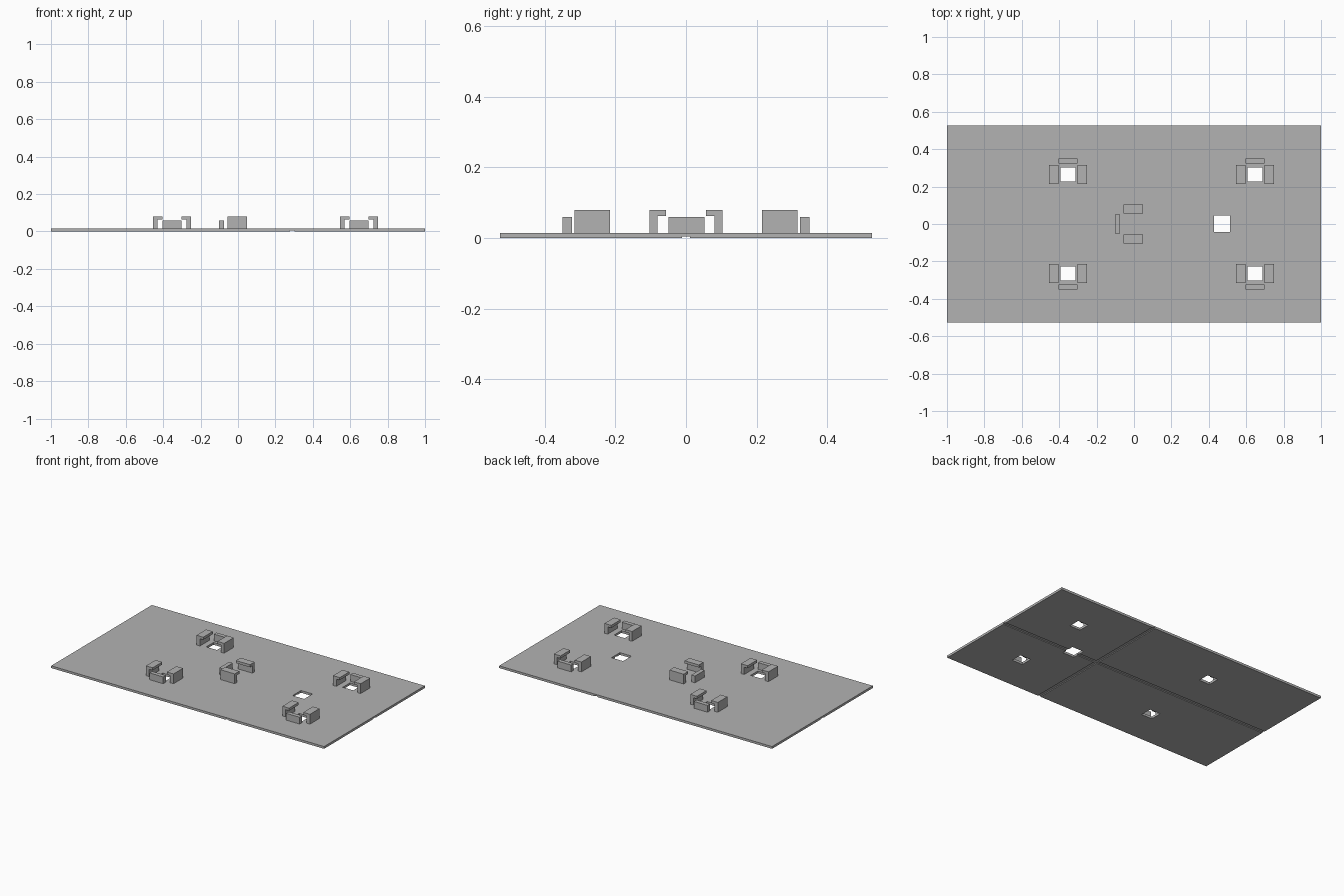
import bpy
import bmesh

if "Cube" in bpy.data.objects:
    bpy.data.objects.remove(bpy.data.objects["Cube"], do_unlink=True)

# Single flat colour
grey = bpy.data.materials.new("plain_grey")
grey.use_nodes = True
COLOUR = (0.45, 0.45, 0.45, 1)
grey.diffuse_color = COLOUR
grey.node_tree.nodes["Principled BSDF"].inputs["Base Color"].default_value = COLOUR

THICK = 0.015      # base plate thickness
WALL_TOP = 0.06    # stop wall height, also underside of the hook lips
HOOK_TOP = 0.08


def make_object(name, bm):
    bmesh.ops.recalc_face_normals(bm, faces=bm.faces)
    mesh = bpy.data.meshes.new(name)
    bm.to_mesh(mesh)
    bm.free()
    mesh.materials.append(grey)
    obj = bpy.data.objects.new(name, mesh)
    bpy.context.collection.objects.link(obj)
    return obj


def box(name, x0, x1, y0, y1, z0, z1):
    bm = bmesh.new()
    bmesh.ops.create_cube(bm, size=1)
    for v in bm.verts:
        v.co = ((x0, x1)[v.co.x > 0], (y0, y1)[v.co.y > 0], (z0, z1)[v.co.z > 0])
    return make_object(name, bm)


def hook(name, place, length, inner, web, outer):
    """Upright web with an inward lip, extruded along its length."""
    profile = [(web, THICK), (outer, THICK), (outer, HOOK_TOP),
               (inner, HOOK_TOP), (inner, WALL_TOP + 0.003), (web, WALL_TOP + 0.003)]
    bm = bmesh.new()
    face = bm.faces.new([bm.verts.new(place(-length / 2, a, z)) for a, z in profile])
    ends = bmesh.ops.extrude_face_region(bm, geom=[face])["geom"]
    shift = [b - a for a, b in zip(place(0, 0, 0), place(length, 0, 0))]
    bmesh.ops.translate(bm, vec=shift,
                        verts=[e for e in ends if isinstance(e, bmesh.types.BMVert)])
    return make_object(name, bm)


def cut(target, cutter):
    """Subtract the cutter, bake the result and discard the cutter."""
    cutter.hide_render = True
    mod = target.modifiers.new("cut", "BOOLEAN")
    mod.operation = "DIFFERENCE"
    mod.solver = "EXACT"
    mod.object = cutter
    graph = bpy.context.evaluated_depsgraph_get()
    baked = bpy.data.meshes.new_from_object(target.evaluated_get(graph))
    target.modifiers.clear()
    target.data = baked
    bpy.data.objects.remove(cutter, do_unlink=True)


# Base plate with two crossing grooves underneath
plate = box("base_plate", -1, 1, -0.527, 0.527, 0, THICK)
cut(plate, box("long_groove", -1.1, 1.1, -0.011, 0.011, -0.1, 0.005))
cut(plate, box("cross_groove", 0.279, 0.301, -0.7, 0.7, -0.1, 0.005))

# Large square opening
cut(plate, box("large_hole", 0.429, 0.514, -0.042, 0.046, -0.1, 0.1))

# Four corner clips: two facing hooks, an outer stop wall and an opening
CLIP_Y = 0.265
for x, end in ((-0.353, "right"), (0.647, "left")):
    for s, row in ((-1, "front"), (1, "back")):
        tag = f"{row}_{end}"
        y = s * CLIP_Y
        cut(plate, box("hole", x - 0.039, x + 0.039, y - 0.038, y + 0.038, -0.1, 0.1))
        for side in (-1, 1):
            hook(f"clip_hook_{tag}_{'inner' if side < 0 else 'outer'}",
                 lambda u, a, z: (x + side * a, y + u, z),
                 0.1, 0.052, 0.077, 0.101)
        walls = sorted((s * 0.323, s * 0.35))
        box(f"stop_wall_{tag}", x - 0.05, x + 0.05, *walls, THICK, WALL_TOP)

# Central clip: hooks along x and a stop wall on its right end
for side, row in ((-1, "front"), (1, "back")):
    hook(f"centre_hook_{row}", lambda u, a, z: (u - 0.003, side * a, z),
         0.104, 0.056, 0.08, 0.104)
box("centre_stop_wall", -0.102, -0.075, -0.05, 0.052, THICK, WALL_TOP)
